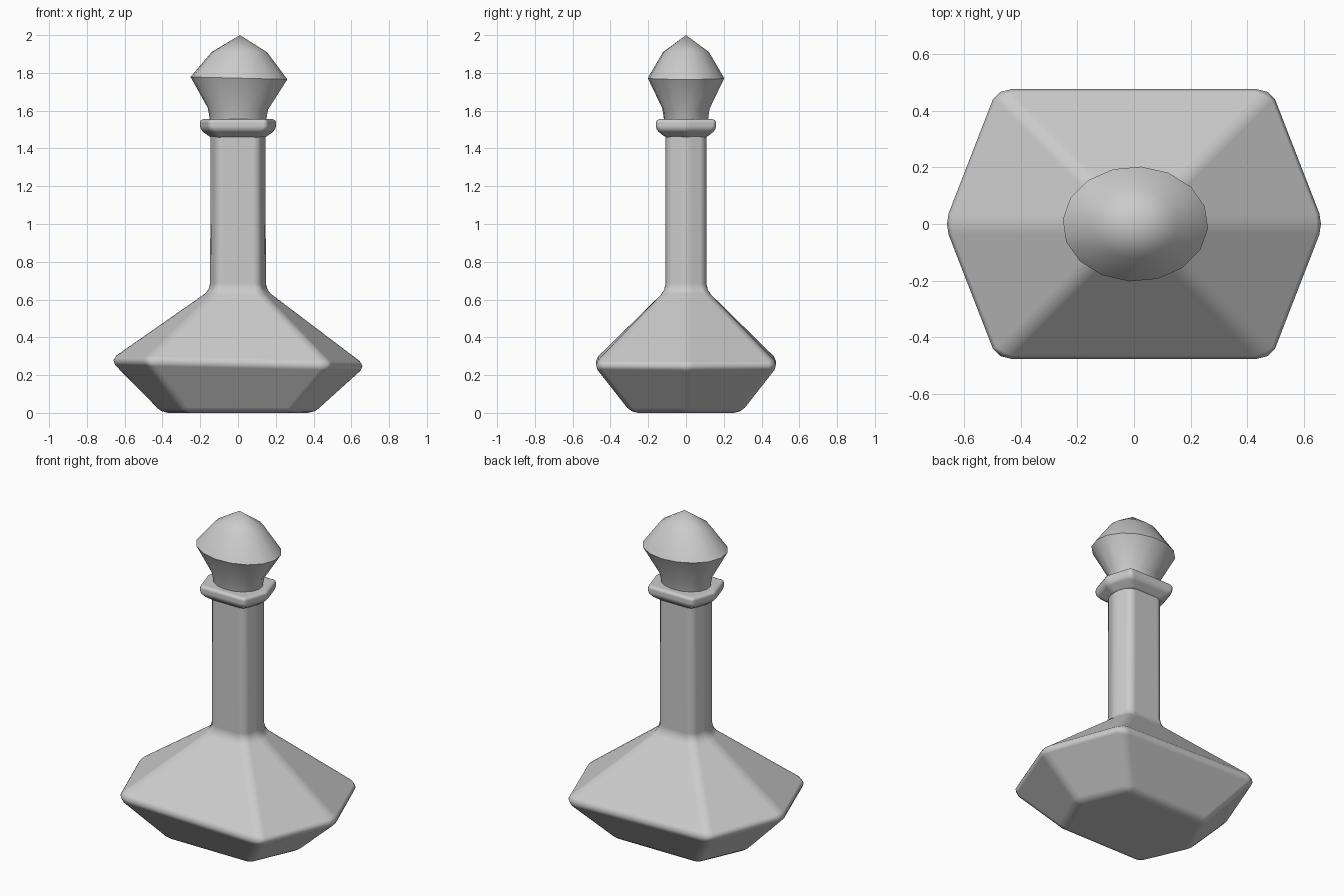
import bpy, bmesh, math

cube = bpy.data.objects.get("Cube")
if cube:
    bpy.data.objects.remove(cube)

grey = bpy.data.materials.new("plain grey")
grey.use_nodes = True
colour = (0.6, 0.6, 0.6, 1)
grey.diffuse_color = colour
grey.node_tree.nodes["Principled BSDF"].inputs["Base Color"].default_value = colour


def hexagon(tip, side, depth, z, tilt=0):
    """Stretched hexagon with its points on the x axis."""
    pts = [(tip, 0), (side, depth), (-side, depth),
           (-tip, 0), (-side, -depth), (side, -depth)]
    return [(x, y, z - tilt * x) for x, y in pts]


def ellipse(rx, ry, z, tilt=0, shift=0, count=16, turn=-0.08):
    angles = [turn + math.tau * i / count for i in range(count)]
    return [(shift + rx * math.cos(a), ry * math.sin(a), z - tilt * rx * math.cos(a))
            for a in angles]


def loft(name, rings, bevel=0, apex=None):
    """Skin stacked rings, close both ends and soften the edges."""
    bm = bmesh.new()
    loops = [[bm.verts.new(p) for p in ring] for ring in rings]
    n = len(loops[0])
    for low, high in zip(loops, loops[1:]):
        for i in range(n):
            j = (i + 1) % n
            bm.faces.new((low[i], low[j], high[j], high[i]))
    bm.faces.new(loops[0][::-1])
    top = loops[-1]
    if apex:
        tip = bm.verts.new(apex)
        for i in range(n):
            bm.faces.new((top[i], top[(i + 1) % n], tip))
    else:
        bm.faces.new(top)
    bmesh.ops.recalc_face_normals(bm, faces=bm.faces)
    mesh = bpy.data.meshes.new(name)
    bm.to_mesh(mesh)
    bm.free()
    mesh.materials.append(grey)
    mesh.polygons.foreach_set("use_smooth", [True] * len(mesh.polygons))
    obj = bpy.data.objects.new(name, mesh)
    bpy.context.collection.objects.link(obj)
    if bevel:
        mod = obj.modifiers.new("soft edges", "BEVEL")
        mod.width = bevel
        mod.segments = 2
        mod.limit_method = "ANGLE"
        mod.angle_limit = math.radians(15)
        mod.harden_normals = True
    return obj


# Faceted bottle: base, slightly tilted rim, shoulder and neck
loft("bottle_body", [
    hexagon(0.41, 0.28, 0.29, 0),
    hexagon(0.685, 0.495, 0.49, 0.265, 0.023),
    hexagon(0.155, 0.115, 0.108, 0.65),
    hexagon(0.152, 0.112, 0.108, 1.5),
], bevel=0.035)

# Rounded collar around the mouth
loft("neck_collar", [
    hexagon(0.145, 0.105, 0.104, 1.455),
    hexagon(0.205, 0.155, 0.16, 1.5),
    hexagon(0.205, 0.155, 0.16, 1.555),
], bevel=0.02)

# Oval stopper: tapered plug and domed cap with a crisp widest edge
stopper = loft("stopper", [
    ellipse(0.14, 0.11, 1.5),
    ellipse(0.16, 0.125, 1.61, 0.02),
    ellipse(0.257, 0.203, 1.772, 0.025, 0.005),
    ellipse(0.147, 0.122, 1.91, 0, 0.007),
], apex=(0.01, 0, 2))
bpy.ops.object.select_all(action="DESELECT")
stopper.select_set(True)
bpy.context.view_layer.objects.active = stopper
bpy.ops.object.shade_smooth_by_angle(angle=math.radians(45))
